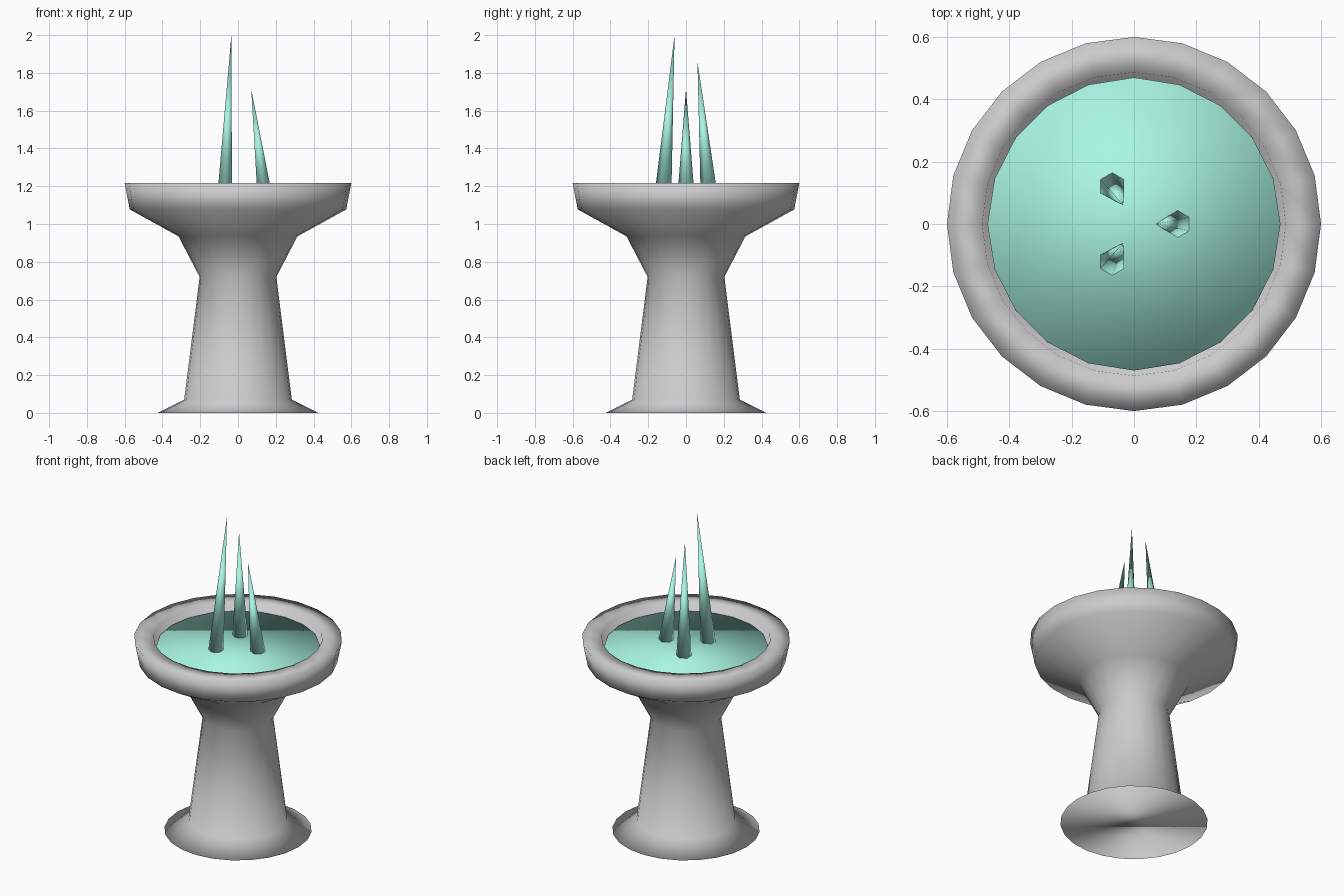
import bpy, bmesh
from math import cos, sin, tau, radians

if "Cube" in bpy.data.objects:
    bpy.data.objects.remove(bpy.data.objects["Cube"])

teal = bpy.data.materials.new("teal_water")
teal.diffuse_color = (0.4, 0.92, 0.77, 1)
teal.use_nodes = True
teal.node_tree.nodes["Principled BSDF"].inputs["Base Color"].default_value = teal.diffuse_color


def lathe(name, profile, sides, material=None):
    """Spin a (radius, z) profile around z and cap both ends."""
    bm = bmesh.new()
    rings = [[bm.verts.new((r * cos(tau * i / sides), r * sin(tau * i / sides), z))
              for i in range(sides)] for r, z in profile]
    for low, high in zip(rings, rings[1:]):
        for i in range(sides):
            j = (i + 1) % sides
            bm.faces.new((low[i], low[j], high[j], high[i]))
    bm.faces.new(rings[0][::-1])
    bm.faces.new(rings[-1])
    return finish(name, bm, material)


def spike(name, base, tip, radius, material):
    """Six-sided cone leaning from base to tip."""
    bm = bmesh.new()
    ring = [bm.verts.new((base[0] + radius * sin(tau * i / 6),
                          base[1] + radius * cos(tau * i / 6), base[2])) for i in range(6)]
    top = bm.verts.new(tip)
    for i in range(6):
        bm.faces.new((ring[i], top, ring[(i + 1) % 6]))
    bm.faces.new(ring)
    return finish(name, bm, material)


def finish(name, bm, material):
    bmesh.ops.recalc_face_normals(bm, faces=bm.faces)
    for face in bm.faces:
        face.smooth = True
    mesh = bpy.data.meshes.new(name)
    bm.to_mesh(mesh)
    bm.free()
    if material:
        mesh.materials.append(material)
    obj = bpy.data.objects.new(name, mesh)
    bpy.context.collection.objects.link(obj)
    return obj


# Stone pedestal flaring into a hollow basin
lathe("stone_basin", [(0.425, 0), (0.285, 0.07), (0.203, 0.72), (0.315, 0.935),
                      (0.573, 1.077), (0.60, 1.217), (0.487, 1.217), (0.465, 1.11)], 24)

# Water filling the basin
lathe("water", [(0.47, 1.13), (0.47, 1.17)], 20, teal)

# Three water jets leaning towards the centre
for i, (angle, top) in enumerate([(0, 1.715), (120, 1.86), (240, 2.0)]):
    c, s = cos(radians(angle)), sin(radians(angle))
    spike(f"water_jet_{i + 1}", (0.14 * c, 0.14 * s, 1.165), (0.07 * c, 0.07 * s, top), 0.044, teal)
